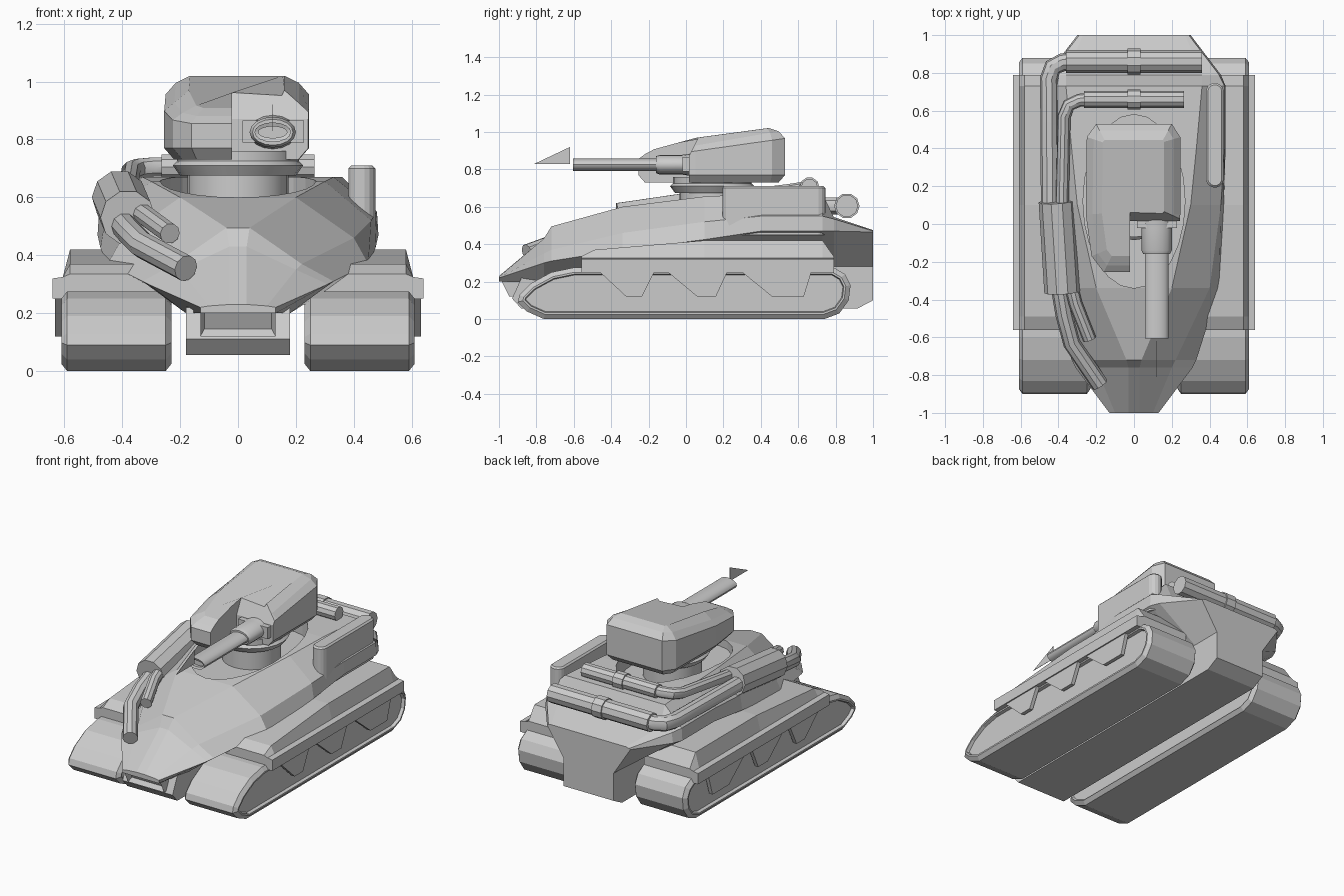
import bpy, bmesh, math
from mathutils import Vector

if "Cube" in bpy.data.objects:
    bpy.data.objects.remove(bpy.data.objects["Cube"])


def loft(name, rings, inset_dir=None, inset=(0.02, -0.03)):
    """Skin matching rings of points and cap both ends."""
    bm = bmesh.new()
    vs = [[bm.verts.new(p) for p in r] for r in rings]
    n = len(rings[0])
    for a, b in zip(vs, vs[1:]):
        for i in range(n):
            j = (i + 1) % n
            bm.faces.new((a[i], a[j], b[j], b[i]))
    bm.faces.new(vs[0])
    bm.faces.new(vs[-1][::-1])
    bmesh.ops.recalc_face_normals(bm, faces=bm.faces)
    if inset_dir:
        f = max(bm.faces, key=lambda f: f.normal.dot(Vector(inset_dir)))
        bmesh.ops.inset_region(bm, faces=[f], thickness=inset[0], depth=inset[1])
    me = bpy.data.meshes.new(name)
    bm.to_mesh(me)
    bm.free()
    ob = bpy.data.objects.new(name, me)
    bpy.context.collection.objects.link(ob)
    return ob


def slab(name, x0, x1, yz, **kw):
    return loft(name, [[(x, y, z) for y, z in yz] for x in (x0, x1)], **kw)


def select(ob):
    bpy.ops.object.select_all(action='DESELECT')
    ob.select_set(True)
    bpy.context.view_layer.objects.active = ob


def smooth(ob):
    select(ob)
    bpy.ops.object.shade_smooth_by_angle(angle=math.radians(35))


def cut(ob, cutter):
    m = ob.modifiers.new("cut", 'BOOLEAN')
    m.operation, m.object, m.solver = 'DIFFERENCE', cutter, 'EXACT'
    select(ob)
    bpy.ops.object.modifier_apply(modifier="cut")
    bpy.data.objects.remove(cutter)


def tube(name, pts, r):
    cu = bpy.data.curves.new(name, 'CURVE')
    cu.dimensions, cu.bevel_depth, cu.bevel_resolution, cu.use_fill_caps = '3D', r, 3, True
    s = cu.splines.new('POLY')
    s.points.add(len(pts) - 1)
    for p, co in zip(s.points, pts):
        p.co = (*co, 1)
    ob = bpy.data.objects.new(name, cu)
    bpy.context.collection.objects.link(ob)
    select(ob)
    bpy.ops.object.convert(target='MESH')
    smooth(bpy.context.object)


def offset(poly, d):
    """Move each edge of a counter-clockwise convex outline inward by d."""
    out = []
    for i, p in enumerate(poly):
        p = Vector(p)
        e1 = (p - Vector(poly[i - 1])).normalized()
        e2 = (Vector(poly[(i + 1) % len(poly)]) - p).normalized()
        n1, n2 = Vector((-e1.y, e1.x)), Vector((-e2.y, e2.x))
        out.append(tuple(p + (n1 + n2) * d / (1 + n1.dot(n2))))
    return out


def ellipse(cx, cy, rx, ry, n=24):
    return [(cx + rx * math.cos(2 * math.pi * i / n), cy + ry * math.sin(2 * math.pi * i / n)) for i in range(n)]


# Hull: sections of half points (y, lower, belt, shoulder, deck)
stations = [
    (-1.0, (.13, .20), (.13, .22), (.10, .225), (.03, .23)),
    (-.76, (.18, .20), (.31, .30), (.20, .35), (.03, .43)),
    (-.72, (.18, .20), (.33, .31), (.22, .37), (.04, .495)),
    (-.34, (.18, .22), (.45, .37), (.40, .46), (.20, .60)),
    (.10, (.18, .25), (.475, .425), (.46, .52), (.30, .655)),
    (.40, (.18, .27), (.485, .47), (.48, .55), (.33, .67)),
    (.73, (.18, .28), (.485, .47), (.48, .55), (.36, .67)),
    (.79, (.18, .28), (.46, .47), (.45, .535), (.36, .545)),
    (1.0, (.18, .28), (.30, .465), (.29, .47), (.27, .475))]
hull = loft("hull", [[(x, y, z) for x, z in pts] + [(-x, y, z) for x, z in pts[::-1]]
                     for y, *pts in stations])
# Sunken well around the turret ring
well = ellipse(0, .12, .27, .46)
cut(hull, loft("well_cutter", [[(x, y, z) for x, y in well] for z in (.55, .9)]))

# Belly tub and nose vent
slab("belly", -.18, .18, [(-.88, .22), (-.93, .11), (-.88, .055), (.915, .055), (1.0, .10), (1.0, .30), (-.5, .24)])
slab("nose_vent", -.13, .13, [(-.995, .22), (-.945, .12), (-.8, .12), (-.8, .22)], inset_dir=(0, -1, -.4))

# Tracks, fenders and skirts on both sides
track = [(-.76, 0), (.74, 0), (.82, .03), (.87, .10), (.88, .18), (.85, .24), (.79, .275),
         (-.60, .275), (-.72, .25), (-.83, .19), (-.89, .13), (-.90, .09), (-.85, .04)]
skirt = [(-.56, .30), (-.53, .25), (-.46, .25), (-.32, .12), (-.235, .12), (-.17, .25), (-.096, .25),
         (.06, .12), (.16, .12), (.22, .25), (.30, .25), (.46, .12), (.63, .12), (.67, .25), (.79, .25), (.79, .30)]
for side, s in (("left", -1), ("right", 1)):
    levels = [(.25, .035), (.23, .025), (.25, 0), (.59, 0), (.61, .025), (.61, .035), (.59, .04)]
    levels[0] = (.245, .035)
    loft(side + "_track", [[(s * x, y, z) for y, z in offset(track, d)] for x, d in levels])
    loft(side + "_fender", [[(s * x, y, z) for x, z in
         [(.25, .24), (.64, .25), (.64, .32), (.605, .325), (.58, top), (.25, top)]]
        for y, top in ((-.56, .335), (-.49, .37), (.10, .42), (.73, .42), (.79, .335))])
    slab(side + "_skirt", s * .608, s * .632, skirt)

# Side stowage box with rounded ends
cx, r = .428, .047
box = [(cx + r * math.cos(a), (.70 if math.sin(a) > 0 else .24) + r * math.sin(a))
       for a in [math.pi * (i + .5) / 8 for i in range(16)]]
loft("side_box", [[(x, y, z) for x, y in b] for z, b in ((.45, box), (.70, box), (.71, offset(box, .01)))])

# Turret neck and ring
smooth(loft("turret_neck", [[(x, y, z) for x, y in ellipse(0, .14, r, r)]
       for z, r in ((.5, .175), (.675, .175), (.675, .20), (.71, .225), (.725, .21), (.76, .21))]))

# Turret shell with a notch for the gun
plan = [(-.20, .53), (-.25, .46), (-.255, .05), (-.225, -.17), (-.16, -.255),
        (.16, -.255), (.23, -.17), (.245, .05), (.245, .46), (.20, .53)]
shell = [(.035, lambda y: .73), (0, lambda y: .77), (0, lambda y: .855 + .11 * (y + .255) / .78),
         (.035, lambda y: .875 + .12 * (y + .255) / .7), (.085, lambda y: min(1.02, .885 + .19 * (y + .255) / .7))]
turret = loft("turret", [[(x, y, f(y)) for x, y in offset(plan, d)] for d, f in shell])
cut(turret, slab("notch_cutter", -.02, .5, [(-.5, .6), (.015, .6), (.015, .87), (.13, 1.1), (-.5, 1.1)]))

# Gun: flattened oval barrel, sleeve and mount
def oval_gun(name, levels):
    smooth(loft(name, [[(x, y, z) for x, z in ellipse(.12, .825, rx, rz, 16)] for y, rx, rz in levels]))


oval_gun("gun_barrel", [(-.58, .05, .02), (-.60, .05, .02), (-.605, .063, .034), (-.1, .063, .034)])
oval_gun("gun_sleeve", [(-.16, .07, .045), (-.14, .08, .053), (-.02, .08, .053), (.03, .085, .06)])
slab("gun_mount", .015, .228, [(-.02, .79), (.05, .79), (.05, .865), (-.02, .865)])

# Thin pennant ahead of the muzzle
slab("muzzle_pennant", .119, .121, [(-.81, .83), (-.62, .83), (-.62, .92)])

# Exhaust pipes: rear drums, bands, bends, sleeve and twin outlets
for size, y, z, r, w in (("large", .86, .605, .06, .36), ("small", .66, .705, .045, .265)):
    tube(size + "_drum", [(-w, y, z), (w, y, z)], r)
    tube(size + "_drum_band", [(-.035, y, z), (.035, y, z)], r + .008)
tube("large_pipe", [(-.3, .86, .605), (-.38, .855, .605), (-.43, .83, .605), (-.45, .77, .605),
                    (-.445, .1, .59)], .048)
tube("small_pipe", [(-.2, .66, .705), (-.29, .655, .705), (-.345, .63, .70), (-.37, .57, .69),
                    (-.38, .1, .63)], .035)
tube("pipe_sleeve", [(-.41, .12, .60), (-.38, -.36, .53)], .095)
tube("lower_outlet", [(-.40, -.30, .51), (-.37, -.48, .475), (-.33, -.63, .435), (-.18, -.85, .355)], .046)
tube("upper_outlet", [(-.34, -.30, .55), (-.31, -.42, .53), (-.235, -.61, .475)], .036)
